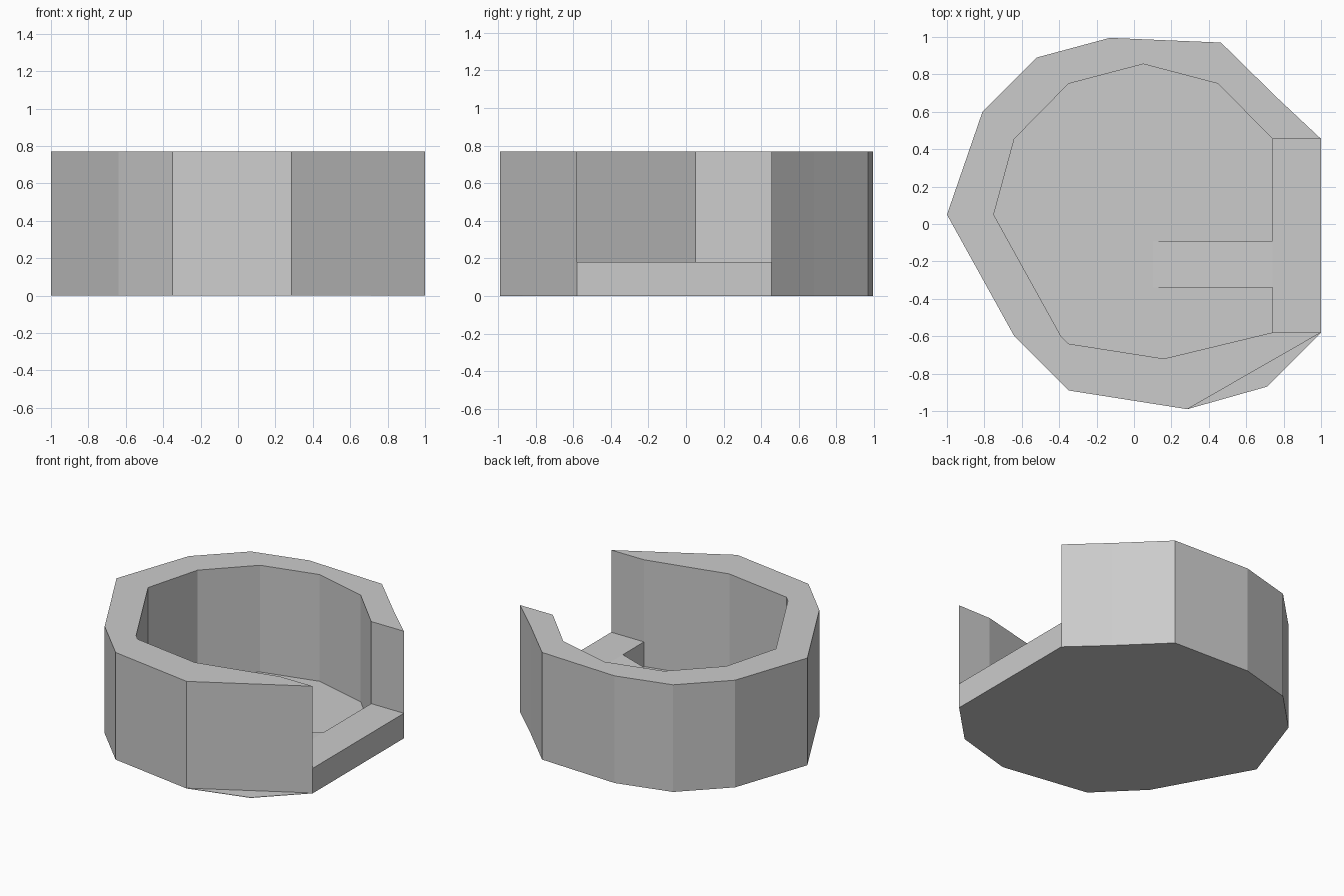
import bpy
import bmesh

cube = bpy.data.objects.get("Cube")
if cube:
    bpy.data.objects.remove(cube, do_unlink=True)

WALL_TOP, SILL_TOP, SHEET = 0.77, 0.18, 0.003

grey = bpy.data.materials.new("plain grey")
grey.use_nodes = True
color = (0.6, 0.6, 0.6, 1)
grey.diffuse_color = color
grey.node_tree.nodes["Principled BSDF"].inputs["Base Color"].default_value = color


def extruded(name, outline, offset):
    """Close an outline into a face and push it along the offset."""
    bm = bmesh.new()
    face = bm.faces.new([bm.verts.new(p) for p in outline])
    result = bmesh.ops.extrude_face_region(bm, geom=[face], use_keep_orig=True)
    moved = [g for g in result["geom"] if isinstance(g, bmesh.types.BMVert)]
    bmesh.ops.translate(bm, verts=moved, vec=offset)
    bmesh.ops.recalc_face_normals(bm, faces=bm.faces)
    mesh = bpy.data.meshes.new(name)
    bm.to_mesh(mesh)
    bm.free()
    mesh.materials.append(grey)
    obj = bpy.data.objects.new(name, mesh)
    bpy.context.collection.objects.link(obj)
    return obj


def flat(points, z=0):
    return [(x, y, z) for x, y in points]


# Outlines run from the back jamb of the doorway round to the front jamb
outer = [(1, 0.455), (0.76, 0.68), (0.465, 0.97), (-0.13, 0.995), (-0.52, 0.89),
         (-0.81, 0.6), (-1, 0.05), (-0.64, -0.6), (-0.35, -0.89), (0.285, -0.99),
         (1, -0.58)]
inner = [(0.74, 0.455), (0.45, 0.75), (0.05, 0.855), (-0.35, 0.75), (-0.64, 0.455),
         (-0.75, 0.05), (-0.39, -0.6), (-0.35, -0.64), (0.16, -0.72), (0.74, -0.58)]

# Open ring wall
extruded("ring_wall", flat(outer + inner[::-1]), (0, 0, WALL_TOP))

# Thin floor, with one more corner that sticks out past the front wall
extruded("floor", flat(outer[:-1] + [(0.71, -0.87)] + outer[-1:]), (0, 0, SHEET))

# Raised doorway sill
sill = [inner[0], outer[0], outer[-1], inner[-1]]
extruded("door_sill", flat(sill), (0, 0, SILL_TOP))

# Ramp from the sill down to the floor
ramp = [(0.74, -0.34, 0), (0.74, -0.34, SILL_TOP), (0.09, -0.34, 0)]
extruded("entry_ramp", ramp, (0, 0.25, 0))
